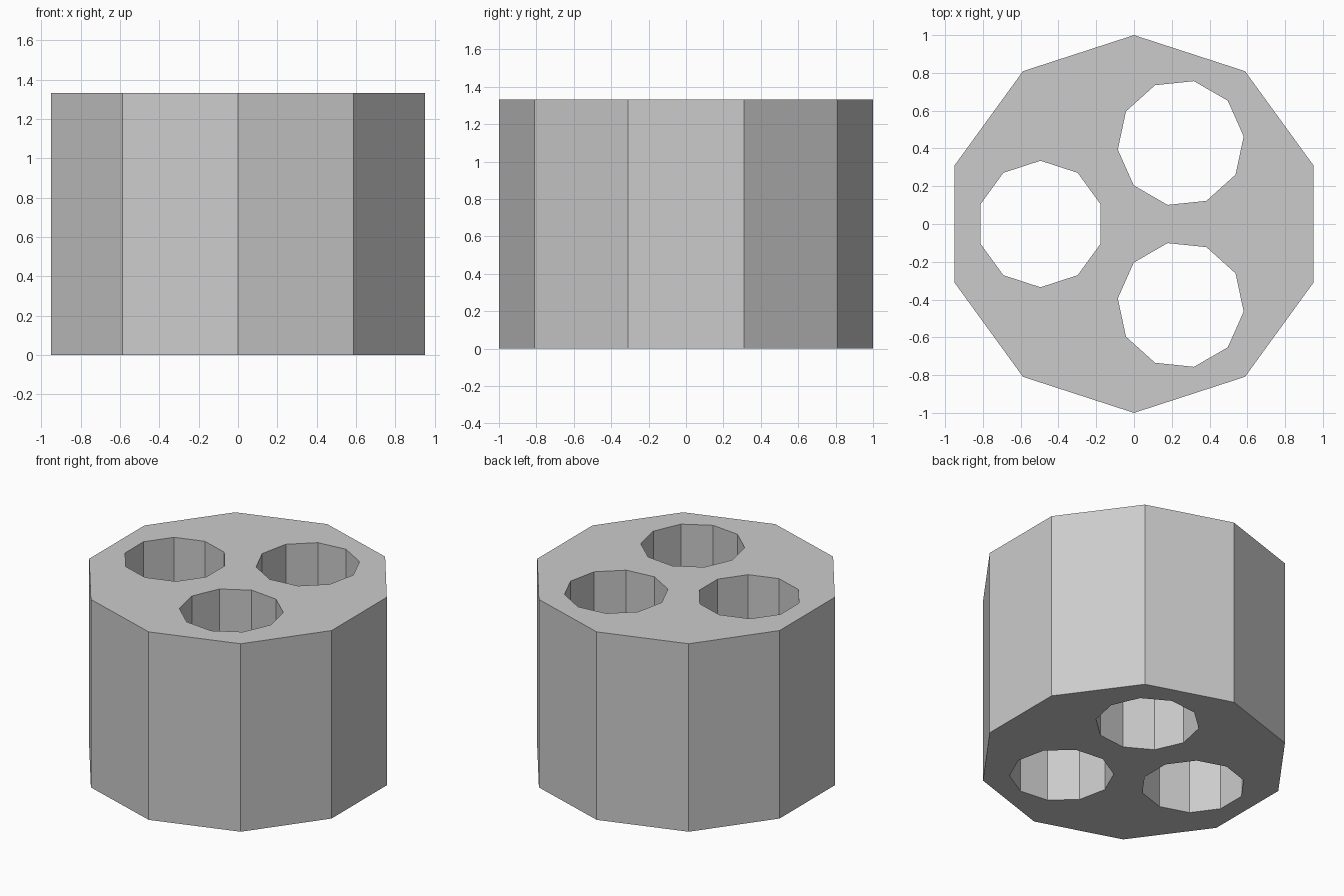
import bpy
from math import cos, sin, pi

if "Cube" in bpy.data.objects:
    bpy.data.objects.remove(bpy.data.objects["Cube"])

SIDES = 10
HEIGHT = 1.333
HOLE_RADIUS = 0.335
HOLE_OFFSET = 0.495


def prism(name, radius, z0, z1, centre=(0, 0), start=pi / 2):
    """Upright ten-sided prism with its first corner at angle start."""
    ring = [(centre[0] + radius * cos(start + 2 * pi * i / SIDES),
             centre[1] + radius * sin(start + 2 * pi * i / SIDES))
            for i in range(SIDES)]
    verts = [(x, y, z) for z in (z0, z1) for x, y in ring]
    faces = [list(range(SIDES))[::-1], list(range(SIDES, 2 * SIDES))]
    for i in range(SIDES):
        j = (i + 1) % SIDES
        faces.append([i, j, j + SIDES, i + SIDES])
    mesh = bpy.data.meshes.new(name)
    mesh.from_pydata(verts, [], faces)
    obj = bpy.data.objects.new(name, mesh)
    bpy.context.collection.objects.link(obj)
    return obj


# Main block
body = prism("block", 1.0, 0, HEIGHT)

# Three through holes, spaced evenly around the axis
for k in range(3):
    turn = k * 2 * pi / 3
    centre = (-HOLE_OFFSET * cos(turn), -HOLE_OFFSET * sin(turn))
    cutter = prism("hole_cutter", HOLE_RADIUS, -0.2, HEIGHT + 0.2,
                   centre, pi / 2 + turn)
    cutter.hide_render = True
    mod = body.modifiers.new("hole", 'BOOLEAN')
    mod.operation = 'DIFFERENCE'
    mod.solver = 'EXACT'
    mod.object = cutter
    bpy.context.view_layer.objects.active = body
    bpy.ops.object.modifier_apply(modifier=mod.name)
    bpy.data.objects.remove(cutter)
